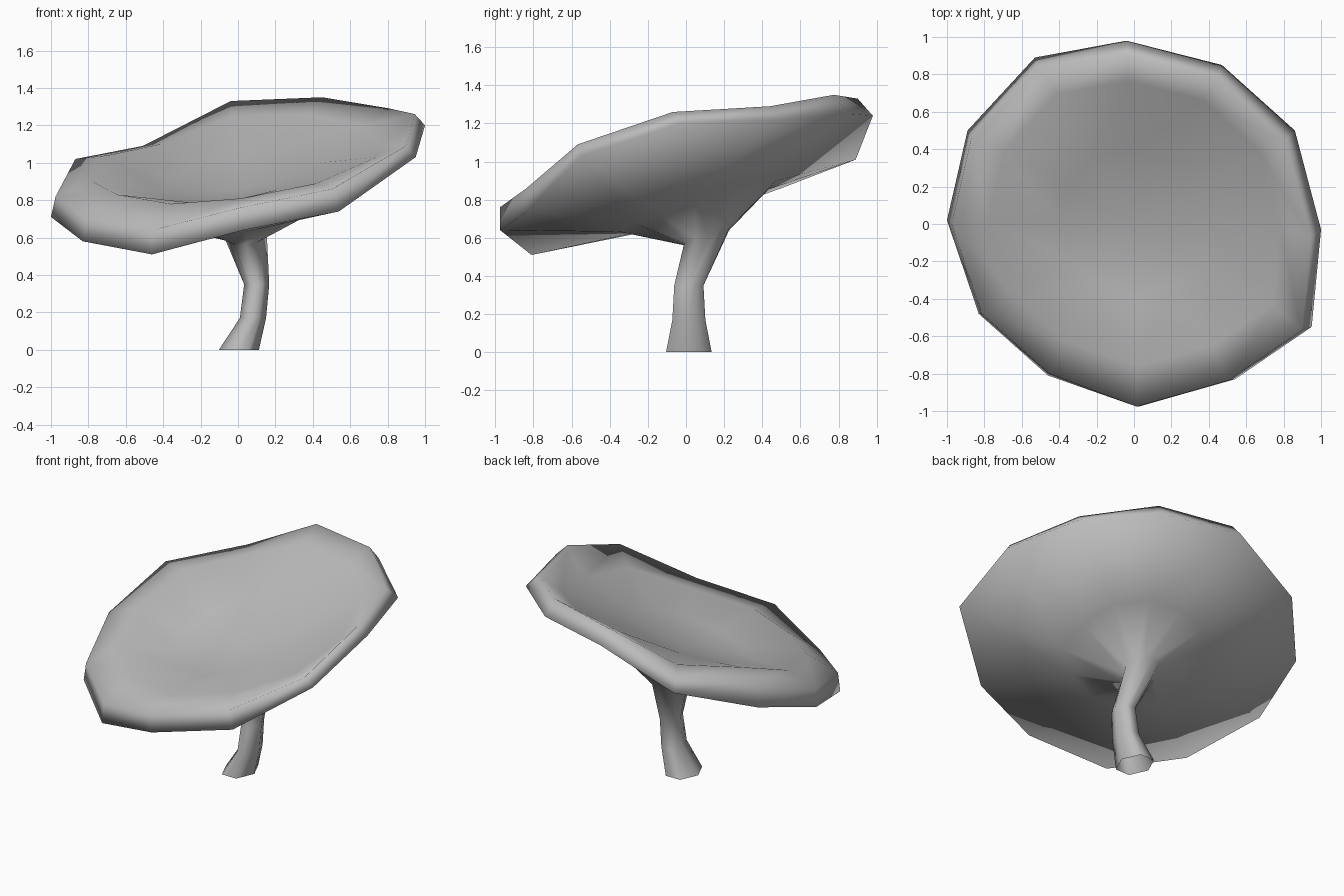
import bpy, bmesh, math

if "Cube" in bpy.data.objects:
    bpy.data.objects.remove(bpy.data.objects["Cube"])

grey = bpy.data.materials.new("plain grey")
grey.diffuse_color = (0.5, 0.5, 0.5, 1)
grey.use_nodes = True
grey.node_tree.nodes["Principled BSDF"].inputs["Base Color"].default_value = grey.diffuse_color

# Wavy twelve-sided rim: x, y, lower z, upper z, bowl edge z
rim = [
    (-1.00, 0.02, 0.71, 0.82, 0.90), (-0.83, -0.48, 0.58, 0.70, 0.83),
    (-0.46, -0.81, 0.51, 0.64, 0.78), (0.03, -0.975, 0.64, 0.76, 0.81),
    (0.54, -0.83, 0.74, 0.86, 0.89), (0.95, -0.55, 1.03, 1.09, 1.03),
    (1.00, -0.03, 1.20, 1.26, 1.10), (0.86, 0.50, 1.22, 1.29, 1.20),
    (0.47, 0.85, 1.25, 1.35, 1.26), (-0.04, 0.98, 1.24, 1.33, 1.25),
    (-0.53, 0.89, 1.01, 1.09, 1.10), (-0.89, 0.50, 0.86, 1.02, 1.04),
]


# Cap rings: bowl inside, rolled lip, shallow underside
def tilted(t, cx, cy, c, sx, sy):
    return [(cx + x * t, cy + y * t, c + sx * x * t + sy * y * t)
            for x, y, *_ in rim]


edge = [(0.78 * x, 0.78 * y, zb) for x, y, zl, zu, zb in rim]
upper = [(0.96 * x - (0.015 if y < 0.7 else 0),
          0.96 * y - 0.04 + (0.02 if x < -0.3 else 0), zu)
         for x, y, zl, zu, zb in rim]
lower = [(x, y, zl) for x, y, zl, zu, zb in rim]


# Stem rings: hexagons with edge midpoints, so they join the twelve-sided cap
def hexagon(cx, cy, z, rx, ry, tilt_x=0, tilt_y=0):
    ring = []
    for i in range(12):
        a = math.radians(180 + 30 * i)
        r = 1 if i % 2 == 0 else math.cos(math.radians(30))
        dx, dy = r * rx * math.cos(a), r * ry * 1.15 * math.sin(a)
        ring.append((cx + dx, cy + dy, z + tilt_x * dx + tilt_y * dy))
    return ring


rings = [
    tilted(0.40, 0, 0, 0.92, 0.20, 0.32), edge, upper, lower,
    tilted(0.42, 0.03, 0.06, 0.765, 0.15, 0.33),
    hexagon(0.042, 0.108, 0.605, 0.112, 0.118, 0.10, 0.33),
    hexagon(0.10, 0.015, 0.35, 0.067, 0.077),
    hexagon(0.08, 0.015, 0.17, 0.07, 0.087),
    hexagon(0.005, 0.015, 0.0, 0.107, 0.12),
]

# Skin the rings, closing the bowl on its centre and leaving the base open
bm = bmesh.new()
rows = [[bm.verts.new(p) for p in r] for r in rings]
floor = bm.verts.new((0, 0, 0.86))
for i in range(12):
    j = (i + 1) % 12
    bm.faces.new((rows[0][i], rows[0][j], floor))
    for a, b in zip(rows, rows[1:]):
        bm.faces.new((a[j], a[i], b[i], b[j]))
bm.normal_update()
if floor.normal.z < 0:
    bmesh.ops.reverse_faces(bm, faces=bm.faces)
for f in bm.faces:
    f.smooth = True
me = bpy.data.meshes.new("mushroom")
bm.to_mesh(me)
bm.free()
me.materials.append(grey)
ob = bpy.data.objects.new("mushroom", me)
bpy.context.collection.objects.link(ob)
